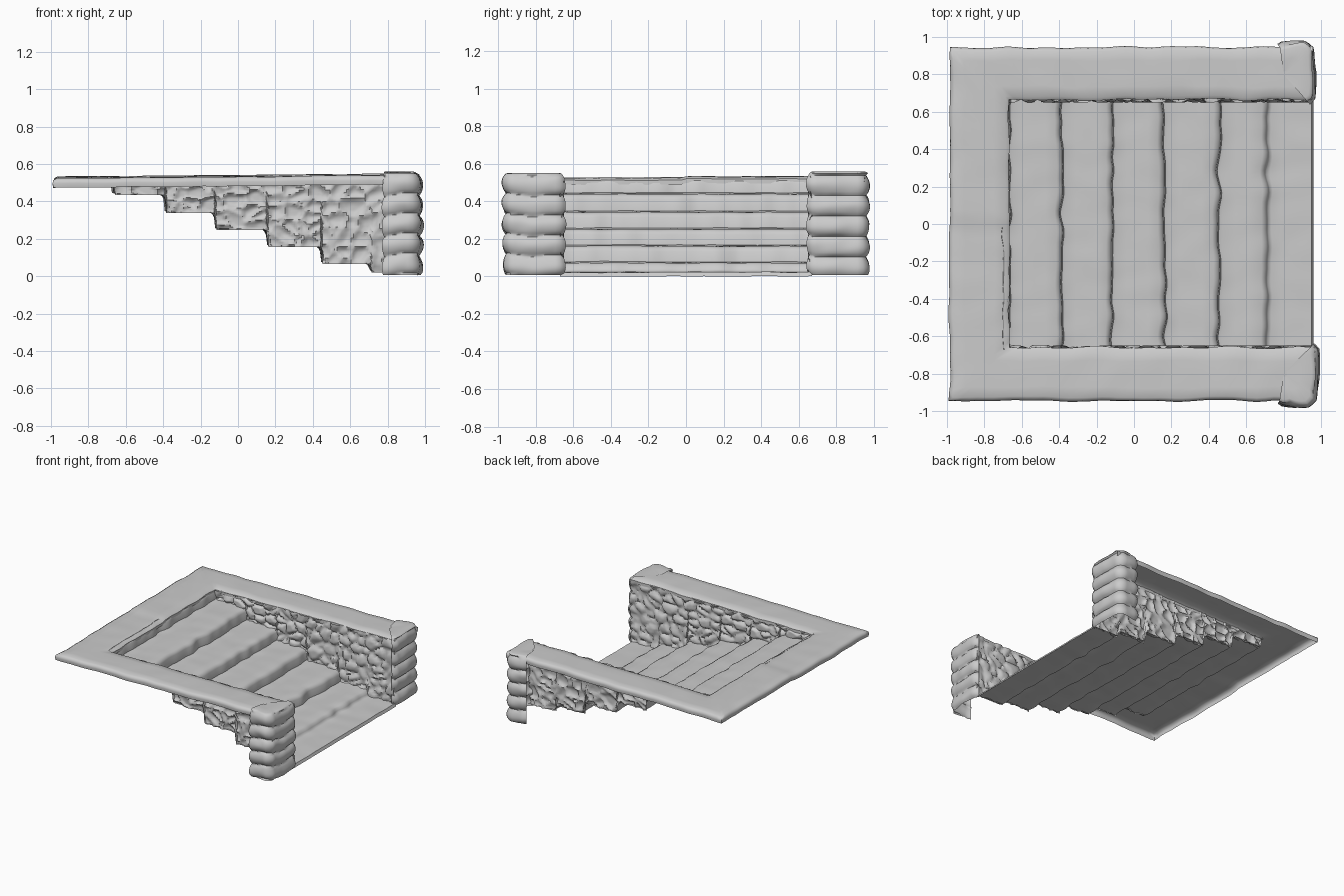
import bpy, bmesh, math
from mathutils import Vector, noise

if "Cube" in bpy.data.objects:
    bpy.data.objects.remove(bpy.data.objects["Cube"])


def sheet(name, rows, facing):
    """Skin a grid of points; the faces look towards `facing`."""
    bm = bmesh.new()
    grid = [[bm.verts.new((p.x, p.y, max(p.z, 0.0))) for p in r] for r in rows]
    for a, b in zip(grid, grid[1:]):
        for i in range(len(a) - 1):
            bm.faces.new((a[i], a[i + 1], b[i + 1], b[i]))
    bm.normal_update()
    total = sum((f.normal * f.calc_area() for f in bm.faces), Vector())
    if total.dot(Vector(facing)) < 0:
        bmesh.ops.reverse_faces(bm, faces=bm.faces[:])
    me = bpy.data.meshes.new(name)
    bm.to_mesh(me)
    bm.free()
    ob = bpy.data.objects.new(name, me)
    bpy.context.collection.objects.link(ob)
    bpy.context.view_layer.objects.active = ob
    ob.select_set(True)
    bpy.ops.object.shade_smooth_by_angle(angle=math.radians(50))
    ob.select_set(False)
    return ob


def resample(pts, step):
    """Subdivide a polyline so no piece is longer than step."""
    pts = [Vector(p) for p in pts]
    out = [pts[0]]
    for a, b in zip(pts, pts[1:]):
        n = max(1, math.ceil((b - a).length / step))
        out += [a.lerp(b, k / n) for k in range(1, n + 1)]
    return out


def stone(p, size, flatten=0.35):
    """Rounded cobble height, 0 in the joints and 1 on the stone."""
    d = noise.voronoi(p / size)[0]
    return min(1.0, (d[1] - d[0]) / flatten) ** 0.6


def rim_z(x, y):
    return 0.53 + 0.009 * x + (0.008 if y > 0 else 0)


NOSINGS = [-0.67, -0.39, -0.12, 0.16, 0.45, 0.71]
TREADS = [0.44, 0.343, 0.252, 0.162, 0.072, 0.025]


def tread_z(x):
    z = 0.52
    for n, t in zip(NOSINGS, TREADS):
        if x > n:
            z = t
    return z


# Steps: one stair profile drawn across the width with worn nosings
profile = [(-0.70, 0, 0.528)]
for i, (x, z) in enumerate(zip(NOSINGS, TREADS)):
    above = 0.525 if i == 0 else TREADS[i - 1]
    profile += [(x - 0.028, 0, above), (x - 0.008, 0, above - 0.010),
                (x + 0.002, 0, above - 0.028), (x + 0.008, 0, z + 0.006),
                (x + 0.025, 0, z)]
profile += [(0.95, 0, 0.022), (0.96, 0, 0.0)]
profile = resample(profile, 0.07)
rows = []
for j in range(57):
    y = -0.67 + 1.34 * j / 56
    row = []
    for p in profile:
        n = noise.noise(Vector((p.x * 3, y * 9, 1)))
        m = noise.noise(Vector((p.x * 8, y * 8, 5)))
        near = min(abs(p.x - s) for s in NOSINGS)
        wear = max(0, 1 - near / 0.08)
        row.append(Vector((p.x + 0.022 * n * wear, y, p.z + 0.004 * m)))
    rows.append(row)
sheet("steps", rows, (0, 0, 1))

# Capping slab: U-shaped flat rim with a rolled outer lip
inner = [(0.965, -0.66, 0), (-0.67, -0.66, 0), (-0.67, 0.665, 0), (0.955, 0.665, 0)]
outer = [(0.965, -0.945, 0), (-0.985, -0.945, 0), (-0.985, 0.945, 0), (0.955, 0.945, 0)]
section = [(0, -0.035), (0.0, -0.012), (0.06, 0), (0.25, 0.003), (0.5, 0.002),
           (0.75, 0.003), (0.93, 0.002), (0.985, -0.008), (1.0, -0.025), (0.985, -0.048)]
rows = []
for k in range(3):
    n = 44
    for i in range(n + (k == 2)):
        s = i / n
        a = Vector(inner[k]).lerp(Vector(inner[k + 1]), s)
        b = Vector(outer[k]).lerp(Vector(outer[k + 1]), s)
        row = []
        for t, dz in section:
            p = a.lerp(b, t)
            w = noise.noise_vector(Vector((p.x * 7, p.y * 7, 3)))
            p.x += 0.012 * w.x
            p.y += 0.012 * w.y
            p.z = rim_z(p.x, p.y) + dz + 0.005 * w.z
            row.append(p)
        rows.append(row)
sheet("rim_slab", rows, (0, 0, 1))

for side, label in ((-1, "front"), (1, "back")):
    end = 0.975 if side < 0 else 0.955

    # Cobbled side wall between the steps and the slab
    rows = []
    for i in range(131):
        x = -0.67 + (end - 0.005 + 0.67) * i / 130
        lo, hi = tread_z(x) - 0.006, rim_z(x, side) - 0.012
        row = []
        for j in range(31):
            z = lo + (hi - lo) * j / 30
            h = stone(Vector((x, side * 2, z * 1.25)), 0.10)
            row.append(Vector((x, side * (0.678 - 0.028 * h), z)))
        rows.append(row)
    sheet(label + "_side_wall", rows, (0, -side, 0))

    # End pillar: plan outline raised through five bulging stone courses
    plan = [(0.785, 0.935, 0), (0.80, 0.945, 0), (end - 0.05, 0.95, 0),
            (end - 0.025, 0.93, 0), (end - 0.015, 0.80, 0),
            (end - 0.015, 0.68, 0), (end - 0.035, 0.662, 0)]
    plan = resample(plan, 0.02)
    top = rim_z(1, side) + 0.002
    centre = Vector((0.80, 0.80, 0))
    rows = []
    for j in range(51):
        v = j / 50
        row = []
        for i, p in enumerate(plan):
            t = (plan[min(i + 1, len(plan) - 1)] - plan[max(i - 1, 0)]).normalized()
            out = Vector((-t.y, t.x, 0))
            wob = noise.noise(Vector((p.x * 5, p.y * 5 * side, 2)))
            h = abs(math.sin(math.pi * (v * 5 + 0.25 * wob))) ** 0.5
            h *= 0.8 + 0.3 * noise.noise(Vector((p.x * 9, p.y * 9 * side, v * 6)))
            q = p + out * (0.036 * h)
            row.append(Vector((q.x, side * q.y, 0.006 + (top - 0.006) * v)))
        rows.append(row)
    # Pillar cap closing over the last course
    last = rows[-1]
    for f, dz in ((0.04, 0.006), (0.12, 0.01), (0.5, 0.008), (0.9, 0.004)):
        c = Vector((centre.x, side * centre.y, top))
        rows.append([p.lerp(c, f) + Vector((0, 0, dz)) for p in last])
    sheet(label + "_end_pillar", rows, (1, side, 0))
